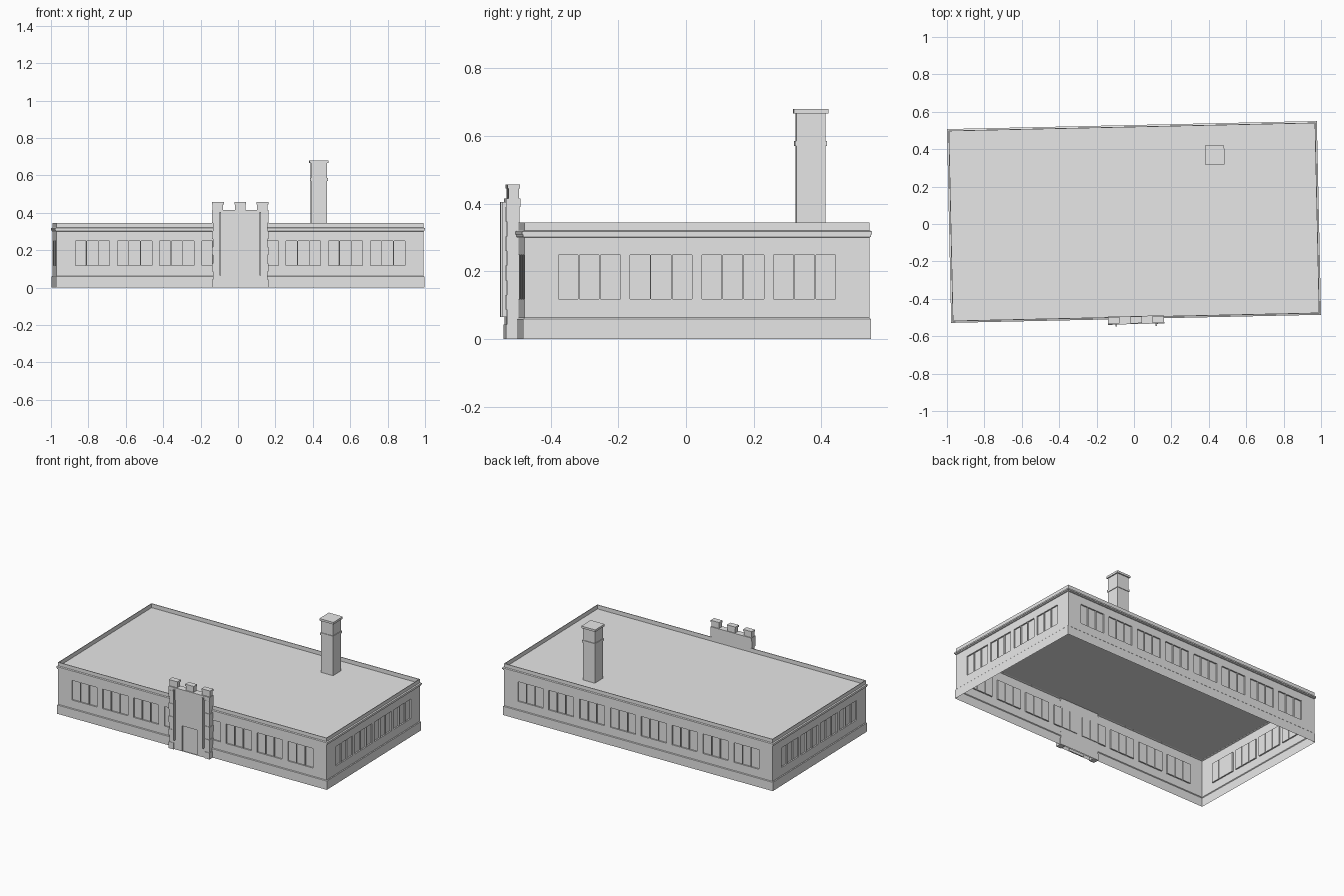
import bpy, bmesh, math
from mathutils import Matrix, Vector

cube = bpy.data.objects.get("Cube")
if cube:
    bpy.data.objects.remove(cube, do_unlink=True)

# One pale grey for the whole building
grey = bpy.data.materials.new("pale_grey")
grey.use_nodes = True
colour = (0.8, 0.8, 0.8, 1)
grey.diffuse_color = colour
grey.node_tree.nodes["Principled BSDF"].inputs["Base Color"].default_value = colour

# The building stands slightly turned on its plot
SITE = Matrix.Translation((0, 0.011, 0)) @ Matrix.Rotation(math.radians(1.25), 4, 'Z')
HX, HY = 0.981, 0.510


def finish(name, bm):
    bmesh.ops.remove_doubles(bm, verts=bm.verts, dist=1e-5)
    bm.transform(SITE)
    mesh = bpy.data.meshes.new(name)
    bm.to_mesh(mesh)
    bm.free()
    mesh.materials.append(grey)
    obj = bpy.data.objects.new(name, mesh)
    bpy.context.collection.objects.link(obj)
    return obj


def add_box(bm, x0, x1, y0, y1, z0, z1):
    size = Vector((x1 - x0, y1 - y0, z1 - z0))
    mid = Vector((x0 + x1, y0 + y1, z0 + z1)) / 2
    bmesh.ops.create_cube(bm, size=1, matrix=Matrix.Translation(mid) @ Matrix.Diagonal((*size, 1)))


def boxes(name, *dims):
    bm = bmesh.new()
    for d in dims:
        add_box(bm, *d)
    return finish(name, bm)


def sheet(bm, xs, zs, dist, openings, depth, turn=0):
    """Wall sheet facing -y, with the listed cells set back by depth."""
    rot = Matrix.Rotation(math.radians(turn), 3, 'Z')
    for i in range(len(xs) - 1):
        for j in range(len(zs) - 1):
            corners = [(xs[i], zs[j]), (xs[i + 1], zs[j]), (xs[i + 1], zs[j + 1]), (xs[i], zs[j + 1])]
            ring = [bm.verts.new(rot @ Vector((x, -dist, z))) for x, z in corners]
            if (i, j) not in openings:
                bm.faces.new(ring)
                continue
            back = [bm.verts.new(rot @ Vector((x, depth - dist, z))) for x, z in corners]
            bm.faces.new(back)
            for k in range(4):
                n = (k + 1) % 4
                bm.faces.new((ring[k], ring[n], back[n], back[k]))


def band(name, profile):
    """Sweep an (outward, height) profile around the rectangular plan."""
    bm = bmesh.new()
    loops = []
    for out, z in profile:
        x, y = HX + out, HY + out
        loops.append([bm.verts.new(p) for p in ((-x, -y, z), (x, -y, z), (x, y, z), (-x, y, z))])
    for low, high in zip(loops, loops[1:]):
        for k in range(4):
            n = (k + 1) % 4
            bm.faces.new((low[k], low[n], high[n], high[k]))
    return finish(name, bm)


# Walls with rows of three-pane window groups
PANE, GAP, MARGIN = 0.0585, 0.004, 0.1
GROUP = 3 * PANE + 2 * GAP


def window_wall(bm, half, dist, groups, turn):
    pitch = (2 * (half - MARGIN) - GROUP) / (groups - 1)
    xs, openings = [-half], set()
    for g in range(groups):
        for p in range(3):
            left = -half + MARGIN + g * pitch + p * (PANE + GAP)
            openings.add((len(xs), 1))
            xs += [left, left + PANE]
    xs.append(half)
    sheet(bm, xs, [0.063, 0.118, 0.249, 0.30], dist, openings, 0.009, turn)


bm = bmesh.new()
for turn in (0, 180):
    window_wall(bm, HX, HY, 8, turn)
for turn in (90, 270):
    window_wall(bm, HY, HX, 4, turn)
finish("walls", bm)

# Plinth, cornice with parapet, and roof
band("plinth", [(0.004, 0), (0.004, 0.059), (0, 0.063)])
band("cornice_and_parapet", [(0, 0.30), (0.005, 0.302), (0.005, 0.309), (0.008, 0.309),
                             (0.008, 0.318), (0, 0.321), (0, 0.345), (-0.004, 0.345), (-0.004, 0.318)])
bm = bmesh.new()
x, y = HX - 0.004, HY - 0.004
bm.faces.new([bm.verts.new(p) for p in ((-x, -y, 0.318), (x, -y, 0.318), (x, y, 0.318), (-x, y, 0.318))])
finish("roof", bm)

# Chimney with band and cap
CX, CY = 0.44, 0.348


def chimney_block(r, z0, z1):
    return (CX - r, CX + r, CY - r, CY + r, z0, z1)


boxes("chimney", chimney_block(0.0435, 0.318, 0.67), chimney_block(0.0475, 0.57, 0.585),
      chimney_block(0.051, 0.666, 0.68))

# Entrance: front face with a set-back door, sides, back and top
FRONT, BACK, W = -0.541, -0.506, 0.144
bm = bmesh.new()
sheet(bm, [-W, -0.055, 0.055, W], [0, 0.17, 0.415], -FRONT, {(1, 0)}, 0.008)
plan = [(W, FRONT), (W, BACK), (-W, BACK), (-W, FRONT)]
for (xa, ya), (xb, yb) in zip(plan, plan[1:]):
    bm.faces.new([bm.verts.new(p) for p in ((xa, ya, 0), (xb, yb, 0), (xb, yb, 0.415), (xa, ya, 0.415))])
bm.faces.new([bm.verts.new((px, py, 0.415)) for px, py in plan])
finish("entrance", bm)

# Coping and three merlons with caps
boxes("entrance_coping", (-0.15, 0.15, FRONT - 0.005, BACK + 0.003, 0.39, 0.415))
merlons = []
for mx in (-0.119, 0, 0.119):
    merlons.append((mx - 0.028, mx + 0.028, FRONT + 0.002, BACK - 0.002, 0.415, 0.447))
    merlons.append((mx - 0.031, mx + 0.031, FRONT - 0.001, BACK + 0.001, 0.445, 0.457))
boxes("entrance_merlons", *merlons)

# Corner stones, alternately long and short, up both sides
stones = []
step = 0.39 / 9
for side in (-1, 1):
    for k in range(9):
        edge, inner = (0.15, 0.112) if k % 2 == 0 else (0.146, 0.12)
        lip = 0.006 if k % 2 == 0 else 0.003
        x0, x1 = sorted((side * edge, side * inner))
        stones.append((x0, x1, FRONT - lip, BACK, k * step, (k + 1) * step))
boxes("entrance_corner_stones", *stones)

# Thin upright fins and the blank panel over the door
boxes("entrance_fins", *[(s * 0.106 - 0.004, s * 0.106 + 0.004, -0.558, FRONT, 0.065, 0.405) for s in (-1, 1)])
boxes("entrance_panel", (-0.102, 0.102, FRONT - 0.005, FRONT, 0.335, 0.392))
